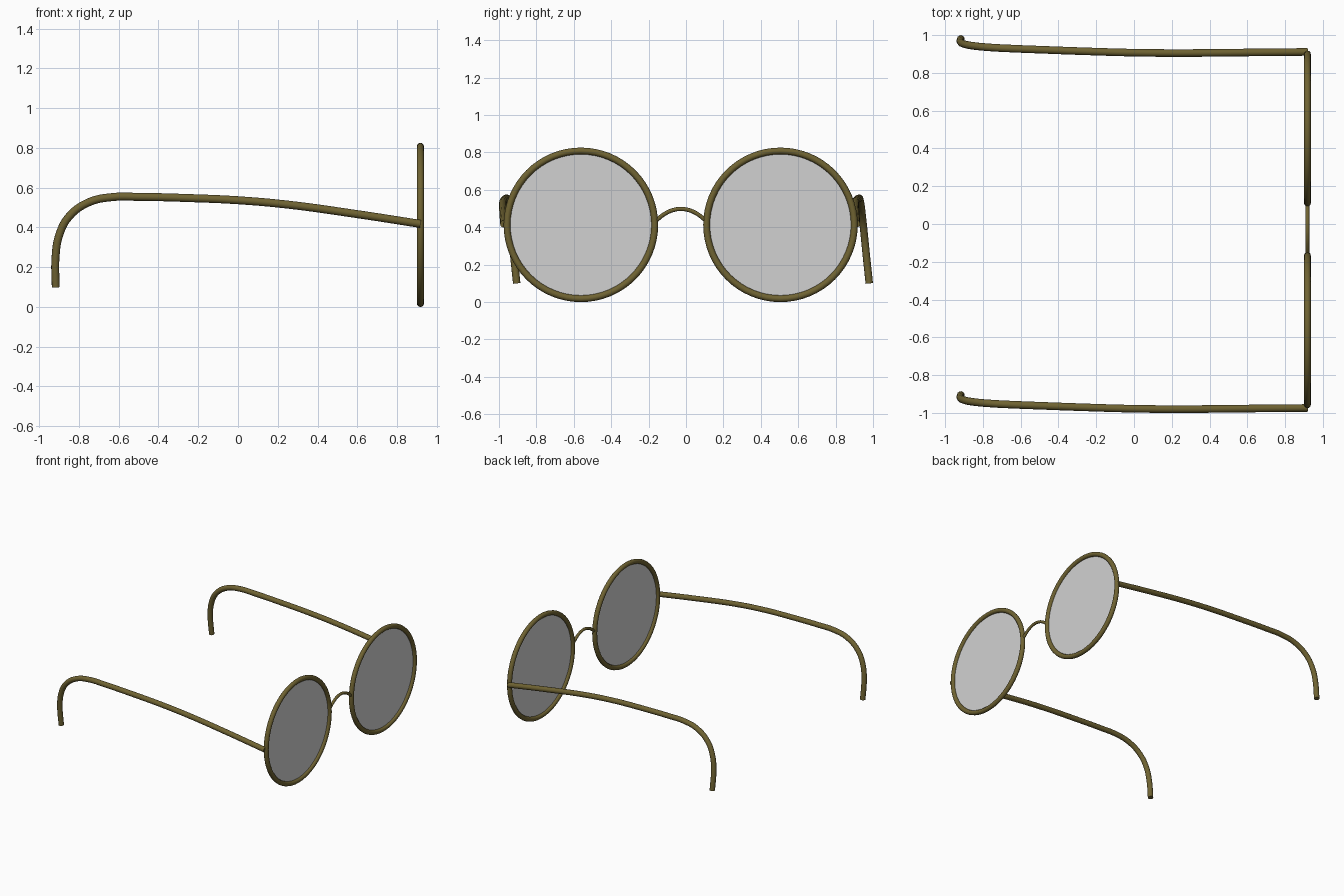
import bpy, math

if "Cube" in bpy.data.objects:
    bpy.data.objects.remove(bpy.data.objects["Cube"])

RIM_X, RIM_Z = 0.918, 0.413
RIM_R, WIRE = 0.395, 0.018
CENTRES = {"left": -0.562, "right": 0.505}


def material(name, rgb):
    m = bpy.data.materials.new(name)
    m.diffuse_color = (*rgb, 1.0)
    m.use_nodes = True
    m.node_tree.nodes["Principled BSDF"].inputs["Base Color"].default_value = m.diffuse_color
    return m


metal = material("dark brass", (0.16, 0.125, 0.032))
glass = material("pale grey glass", (0.64, 0.64, 0.64))


def finish(name, mat):
    ob = bpy.context.object
    ob.name = name
    ob.data.materials.clear()
    ob.data.materials.append(mat)
    bpy.ops.object.shade_smooth_by_angle(angle=math.radians(40))
    return ob


def tube(name, points, radius, mat):
    """Round wire through the points, with flat capped ends."""
    cu = bpy.data.curves.new(name, "CURVE")
    cu.dimensions = "3D"
    cu.bevel_depth, cu.bevel_resolution = radius, 4
    cu.resolution_u = 6
    cu.use_fill_caps = True
    sp = cu.splines.new("BEZIER")
    sp.bezier_points.add(len(points) - 1)
    for bp, p in zip(sp.bezier_points, points):
        bp.co = p
        bp.handle_left_type = bp.handle_right_type = "AUTO"
    ob = bpy.data.objects.new(name, cu)
    bpy.context.collection.objects.link(ob)
    bpy.ops.object.select_all(action="DESELECT")
    ob.select_set(True)
    bpy.context.view_layer.objects.active = ob
    bpy.ops.object.convert(target="MESH")
    return finish(name, mat)


# Round rims and their flat lenses
for side, y in CENTRES.items():
    bpy.ops.mesh.primitive_torus_add(
        major_radius=RIM_R, minor_radius=WIRE, major_segments=64,
        minor_segments=12, location=(RIM_X, y, RIM_Z),
        rotation=(0, math.pi / 2, 0))
    finish(side + "_rim", metal)
    bpy.ops.mesh.primitive_circle_add(
        vertices=64, radius=RIM_R - 0.004, fill_type="NGON",
        location=(RIM_X, y, RIM_Z), rotation=(0, math.pi / 2, 0))
    finish(side + "_lens", glass)

# Thin arched nose bridge
bridge = []
for i in range(7):
    t = -1 + i / 3
    bridge.append((RIM_X, -0.027 + 0.133 * t, 0.498 - 0.062 * t * t))
tube("nose_bridge", bridge, 0.011, metal)

# Temple arms, both bending the same way towards the ear hooks
ARM = [(0.918, 0.911, 0.418), (0.6, 0.908, 0.467), (0.25, 0.905, 0.515),
       (0.0, 0.907, 0.537), (-0.25, 0.914, 0.548), (-0.5, 0.923, 0.554),
       (-0.63, 0.928, 0.553), (-0.75, 0.934, 0.527), (-0.85, 0.943, 0.455),
       (-0.9, 0.953, 0.36), (-0.918, 0.964, 0.25), (-0.917, 0.98, 0.10)]
for side, shift in (("left", -1.885), ("right", 0.0)):
    tube(side + "_temple_arm", [(x, y + shift, z) for x, y, z in ARM],
         0.02, metal)
